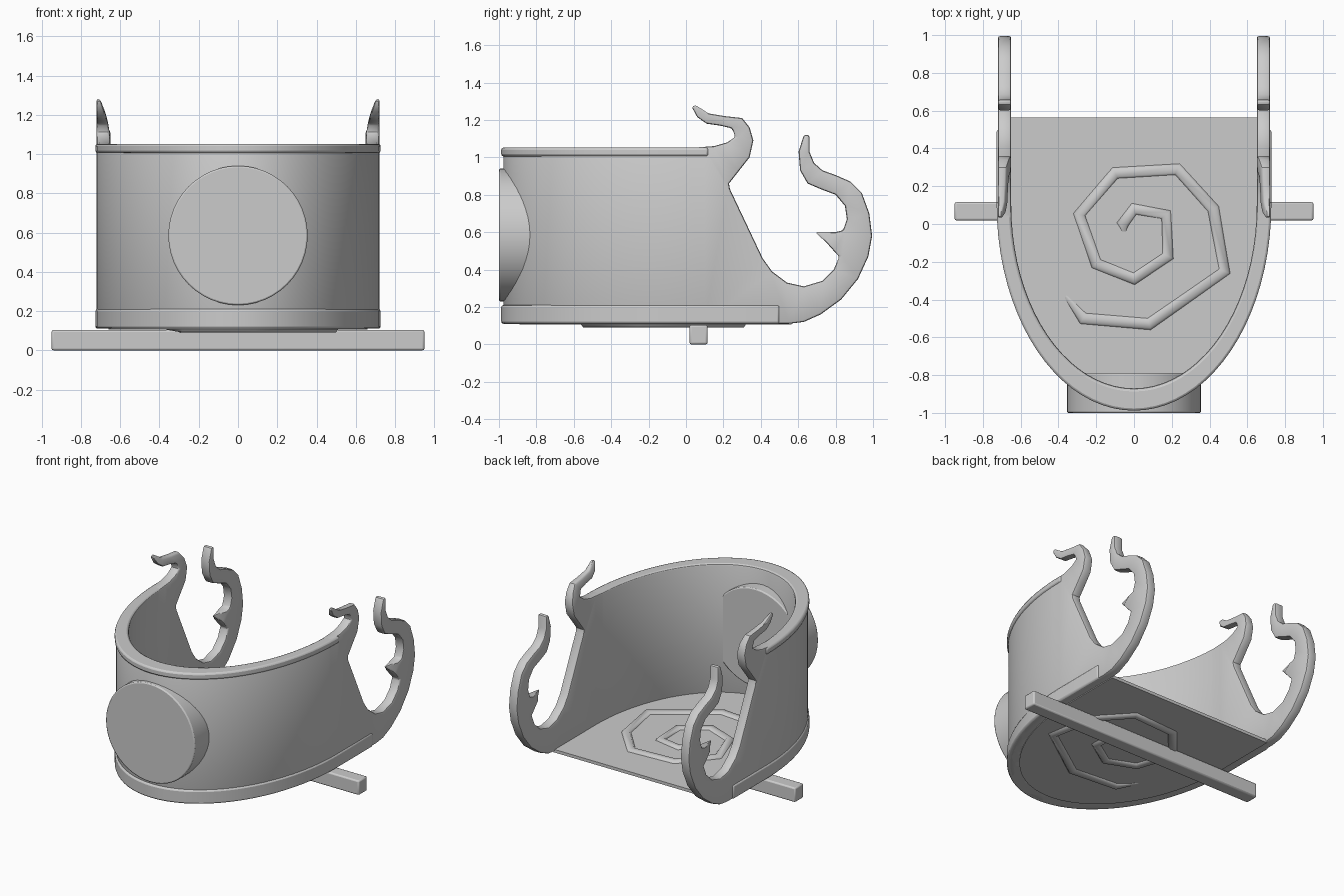
import bpy, bmesh, math

if "Cube" in bpy.data.objects:
    bpy.data.objects.remove(bpy.data.objects["Cube"])


def finish(obj, angle=35):
    bpy.ops.object.select_all(action='DESELECT')
    obj.select_set(True)
    bpy.context.view_layer.objects.active = obj
    bpy.ops.object.shade_smooth_by_angle(angle=math.radians(angle))


def prism(name, outline, offset):
    # extrude a closed 3D outline along an offset vector
    bm = bmesh.new()
    face = bm.faces.new([bm.verts.new(p) for p in outline])
    ext = bmesh.ops.extrude_face_region(bm, geom=[face])
    bmesh.ops.translate(bm, vec=offset, verts=[v for v in ext['geom'] if isinstance(v, bmesh.types.BMVert)])
    bmesh.ops.recalc_face_normals(bm, faces=bm.faces)
    me = bpy.data.meshes.new(name)
    bm.to_mesh(me)
    bm.free()
    obj = bpy.data.objects.new(name, me)
    bpy.context.collection.objects.link(obj)
    return obj


def u_line(half_width, front, back, z, n=40):
    # U-shaped plan line: straight sides and a half-elliptical front
    c = 0.1
    pts = [(half_width, back, z)]
    for i in range(n + 1):
        a = math.pi * i / n
        pts.append((half_width * math.cos(a), c - (c - front) * math.sin(a), z))
    return pts + [(-half_width, back, z)]


def bevel(obj, width, segments=2, clamp=True):
    m = obj.modifiers.new("Bevel", 'BEVEL')
    m.width, m.segments, m.limit_method = width, segments, 'ANGLE'
    m.angle_limit = math.radians(50)
    m.use_clamp_overlap = clamp


def apply_modifiers(obj):
    dg = bpy.context.evaluated_depsgraph_get()
    me = bpy.data.meshes.new_from_object(obj.evaluated_get(dg))
    obj.modifiers.clear()
    obj.data = me


# side silhouette of wall with front hook and rear horn (y, z)
SIDE = [(-1.2, .11), (.55, .11), (.63, .12), (.72, .16), (.83, .24), (.92, .35), (.975, .47), (.995, .58),
        (.98, .70), (.94, .81), (.88, .87), (.80, .905), (.73, .93), (.685, .97), (.66, 1.03), (.66, 1.12),
        (.63, 1.12), (.602, 1.03), (.61, .93), (.65, .86), (.72, .83), (.80, .80), (.85, .74), (.86, .67),
        (.84, .61), (.80, .60), (.69, .60), (.75, .545), (.79, .50), (.82, .47), (.79, .40), (.73, .34),
        (.63, .31), (.54, .33), (.46, .39), (.41, .46), (.235, .83), (.23, .86), (.285, .93), (.34, 1.0),
        (.36, 1.09), (.34, 1.16), (.30, 1.21), (.21, 1.22), (.12, 1.235), (.05, 1.28), (.03, 1.27),
        (.06, 1.215), (.11, 1.18), (.18, 1.17), (.245, 1.155), (.265, 1.11), (.22, 1.08), (.15, 1.06),
        (.02, 1.05), (-1.2, 1.05)]

# wall: U-shaped shell cut to the side silhouette
wall = prism("wall", u_line(.72, -.975, 1.1, 0) + u_line(.65, -.87, 1.1, 0)[::-1], (0, 0, 1.4))
cutter = prism("wall_cutter", [(-1, y, z) for y, z in SIDE], (2, 0, 0))
cutter.hide_render = True
cut = wall.modifiers.new("Cut", 'BOOLEAN')
cut.operation, cut.solver, cut.object = 'INTERSECT', 'EXACT', cutter
bevel(wall, .012, 2, False)
apply_modifiers(wall)
bpy.data.objects.remove(cutter)

# thin the front hook tips and sharpen the spikes
bm = bmesh.new()
bm.from_mesh(wall.data)
bmesh.ops.triangulate(bm, faces=[f for f in bm.faces if len(f.verts) > 4])
for v in bm.verts:
    side = math.copysign(1, v.co.x)
    if v.co.z > 1.055 and v.co.y < .45:
        t = min(1, (v.co.z - 1.05) / .23) ** 2
        v.co.x = side * (.722 - (.722 - abs(v.co.x)) * (1 - .75 * t))
    if abs(v.co.y - .69) < .035 and abs(v.co.z - .59) < .03:
        v.co.x = side * (.685 + (abs(v.co.x) - .685) * .15)
bm.to_mesh(wall.data)
bm.free()
finish(wall)

# raised bands along the top and bottom of the wall
for name, z, h, back in (("top_rim", 1.005, .047, .12), ("bottom_band", .11, .10, .5)):
    band = prism(name, u_line(.727, -.988, back, z) + u_line(.652, -.875, back, z)[::-1], (0, 0, h))
    bevel(band, .012)
    finish(band)

# floor plate
floor = prism("floor", u_line(.66, -.89, .565, .105), (0, 0, .022))
finish(floor)

# angular spiral ridge showing on both sides of the floor
SPIRAL = [(-.05, -.05), (-.06, 0), (0, .08), (.17, .05), (.18, -.17), (0, -.29), (-.2, -.21), (-.29, .05),
          (-.1, .27), (.23, .29), (.42, .08), (.48, -.25), (.08, -.53), (-.27, -.5), (-.38, -.36)]
cu = bpy.data.curves.new("floor_spiral", 'CURVE')
cu.dimensions = '3D'
cu.bevel_depth, cu.bevel_resolution, cu.use_fill_caps = .04, 1, True
sp = cu.splines.new('POLY')
sp.points.add(len(SPIRAL) - 1)
for i, (p, (x, y)) in enumerate(zip(sp.points, SPIRAL)):
    p.co = (x, y, 0, 1)
    p.radius = .3 if i in (0, len(SPIRAL) - 1) else 1
spiral = bpy.data.objects.new("floor_spiral", cu)
bpy.context.collection.objects.link(spiral)
spiral.location.z = .116
spiral.scale.z = .75

# round front shield passing through the wall
bpy.ops.mesh.primitive_cylinder_add(vertices=48, radius=.355, depth=.21, location=(0, -.895, .585),
                                    rotation=(math.pi / 2, 0, 0))
shield = bpy.context.object
shield.name = "front_shield"
bevel(shield, .008)
finish(shield)

# axle bar under the floor
bpy.ops.mesh.primitive_cube_add(size=1, location=(0, .067, .052))
axle = bpy.context.object
axle.name = "axle"
axle.dimensions = (1.9, .097, .104)
bpy.ops.object.transform_apply(location=False, rotation=False, scale=True)
bevel(axle, .01)
finish(axle)
